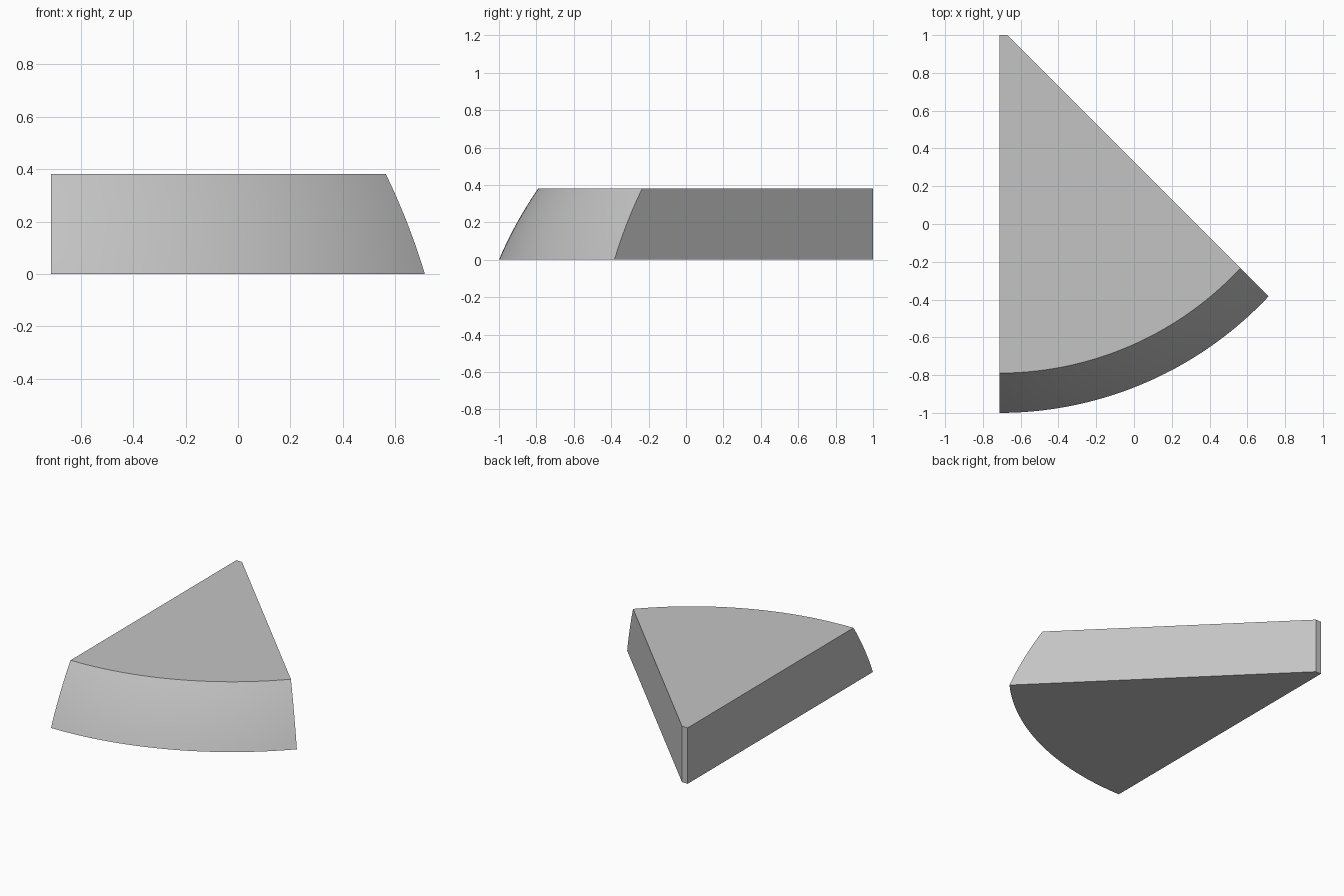
import bpy, bmesh, math

old = bpy.data.objects.get("Cube")
if old:
    bpy.data.objects.remove(old)

LEFT, BACK, TOP = -0.713, 1.0, 0.382
DIAGONAL = 0.33                                # cut plane x + y
CENTRE_Y, DROP, BASE_RADIUS = 0.955, 0.83, 1.955
SPHERE = math.hypot(BASE_RADIUS, DROP)
LEVELS, STEPS = 12, 40

grey = bpy.data.materials.new("plain grey")
grey.use_nodes = True
colour = (0.55, 0.55, 0.55, 1)
grey.diffuse_color = colour
grey.node_tree.nodes["Principled BSDF"].inputs["Base Color"].default_value = colour


def outline(z):
    """Wedge section: spherical front arc plus the clipped back tip."""
    r = math.sqrt(SPHERE ** 2 - (z + DROP) ** 2)
    offset = DIAGONAL - LEFT - CENTRE_Y
    end = math.pi / 4 + math.asin(offset / (r * math.sqrt(2)))
    angles = [end * i / STEPS for i in range(STEPS + 1)]
    arc = [(LEFT + r * math.sin(a), CENTRE_Y - r * math.cos(a), z) for a in angles]
    return arc + [(DIAGONAL - BACK, BACK, z), (LEFT, BACK, z)]


# Wedge body from stacked sections
bm = bmesh.new()
rings = [[bm.verts.new(p) for p in outline(TOP * k / LEVELS)] for k in range(LEVELS + 1)]
for low, high in zip(rings, rings[1:]):
    for i in range(len(low)):
        j = (i + 1) % len(low)
        bm.faces.new((low[i], low[j], high[j], high[i]))
bm.faces.new(rings[0][::-1])
bm.faces.new(rings[-1])
bmesh.ops.recalc_face_normals(bm, faces=bm.faces)
mesh = bpy.data.meshes.new("wedge_body")
bm.to_mesh(mesh)
bm.free()
body = bpy.data.objects.new("wedge_body", mesh)
bpy.context.collection.objects.link(body)
mesh.materials.append(grey)

# Smooth curved front, sharp edges elsewhere
bpy.ops.object.select_all(action="DESELECT")
body.select_set(True)
bpy.context.view_layer.objects.active = body
bpy.ops.object.shade_smooth_by_angle(angle=math.radians(20))
